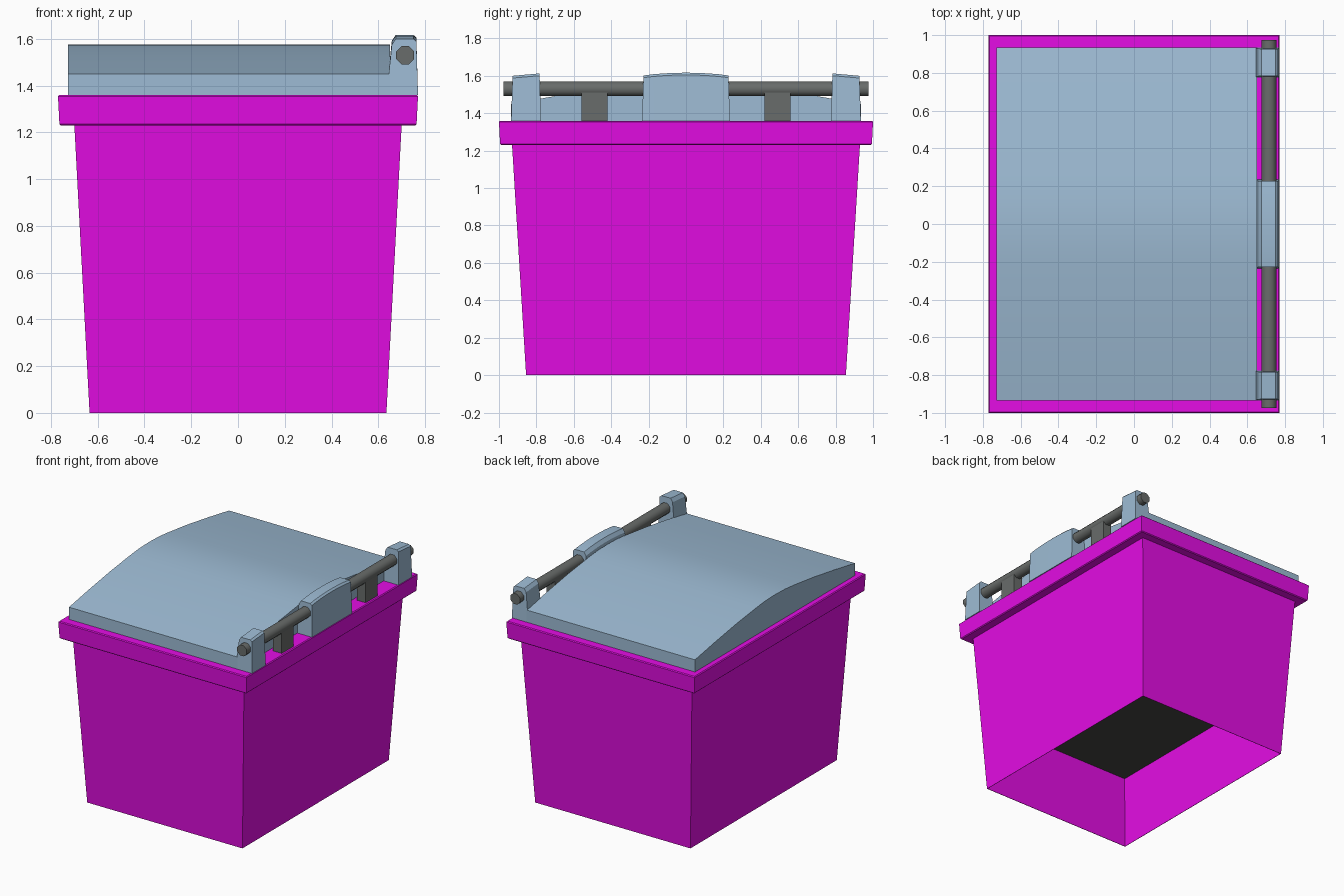
import bpy, bmesh, math

if "Cube" in bpy.data.objects:
    bpy.data.objects.remove(bpy.data.objects["Cube"])


def material(name, rgb):
    m = bpy.data.materials.new(name)
    m.diffuse_color = (*rgb, 1)
    m.use_nodes = True
    m.node_tree.nodes["Principled BSDF"].inputs["Base Color"].default_value = m.diffuse_color
    return m


MAGENTA = material("magenta_plastic", (0.78, 0.004, 0.78))
BLUE = material("lid_blue", (0.34, 0.50, 0.66))
GREY = material("hinge_grey", (0.14, 0.15, 0.145))
DARK = material("inside_dark", (0.06, 0.06, 0.055))


def finish(bm, name, mat, smooth=0):
    bmesh.ops.recalc_face_normals(bm, faces=bm.faces)
    me = bpy.data.meshes.new(name)
    bm.to_mesh(me)
    bm.free()
    ob = bpy.data.objects.new(name, me)
    bpy.context.collection.objects.link(ob)
    me.materials.append(mat)
    if smooth:
        bpy.ops.object.select_all(action='DESELECT')
        ob.select_set(True)
        bpy.context.view_layer.objects.active = ob
        bpy.ops.object.shade_smooth_by_angle(angle=math.radians(smooth))
    return ob


def loft(bm, rings, loop=False, caps=False):
    """Bridge successive point rings with quads."""
    vs = [[bm.verts.new(p) for p in r] for r in rings]
    pairs = list(zip(vs, vs[1:])) + ([(vs[-1], vs[0])] if loop else [])
    n = len(vs[0])
    for a, b in pairs:
        for i in range(n):
            j = (i + 1) % n
            bm.faces.new((a[i], a[j], b[j], b[i]))
    if caps:
        bm.faces.new(vs[0])
        bm.faces.new(vs[-1])


def rect(hx, hy, z):
    return [(-hx, -hy, z), (hx, -hy, z), (hx, hy, z), (-hx, hy, z)]


def box(name, lo, hi, mat):
    bm = bmesh.new()
    bmesh.ops.create_cube(bm, size=1)
    for v in bm.verts:
        v.co = [(a + b) / 2 + c * (b - a) for a, b, c in zip(lo, hi, v.co)]
    return finish(bm, name, mat)


# Tapered bin walls with a thick rim, open at the bottom
bm = bmesh.new()
loft(bm, [rect(*r) for r in (
    (0.635, 0.855, 0), (0.70, 0.93, 1.23), (0.758, 0.988, 1.23),
    (0.764, 0.994, 1.236), (0.77, 1.0, 1.354), (0.764, 0.994, 1.36),
    (0.64, 0.87, 1.36), (0.64, 0.87, 1.23), (0.632, 0.852, 0))], loop=True)
finish(bm, "bin_body", MAGENTA)

# Dark floor inside the bin
box("inner_floor", (-0.662, -0.884, 0.555), (0.662, 0.884, 0.575), DARK)

# Lid: side skirts, nearly straight slopes and a softly rounded ridge
slope = [(0.935, 1.36), (0.935, 1.45), (0.7, 1.492), (0.45, 1.532),
         (0.23, 1.56), (0.12, 1.571)]
profile = ([(-y, z) for y, z in slope] + [(0, 1.575)] + slope[::-1])
bm = bmesh.new()
loft(bm, [[(x, y, z) for y, z in profile] for x in (-0.728, 0.65)], caps=True)
finish(bm, "lid", BLUE, smooth=25)


# Hinge blocks on the lid, wrapped around the bar
def hinge_block(name, y0, y1, top, steps):
    bm = bmesh.new()
    rings = []
    for i in range(steps + 1):
        y = y0 + (y1 - y0) * i / steps
        t = top(y)
        ring = []
        for x, z in ((0.645, 1.36), (0.645, t - 0.15), (0.658, t - 0.025),
                     (0.675, t), (0.75, t), (0.763, t - 0.012), (0.77, 1.36)):
            k = 0.008 * (z - 1.36) / 0.25          # slight side taper
            yy = y + k if i == 0 else y - k if i == steps else y
            ring.append((x, yy, z))
        rings.append(ring)
    loft(bm, rings, caps=True)
    finish(bm, name, BLUE, smooth=25)


hinge_block("hinge_block_middle", -0.235, 0.235,
            lambda y: 1.617 - 0.015 * (y / 0.235) ** 2, 8)
for side, s in (("front", -1), ("back", 1)):
    lo, hi = sorted((s * 0.775, s * 0.935))
    hinge_block("hinge_block_" + side, lo, hi,
                lambda y: 1.613 - 0.08 * (abs(y) - 0.775), 1)
    # Posts that carry the bar
    lo, hi = sorted((s * 0.42, s * 0.56))
    box("bar_post_" + side, (0.68, lo, 1.355), (0.75, hi, 1.52), GREY)

# Hinge bar
bm = bmesh.new()
R = 0.042
loft(bm, [[(0.715 + R * math.cos(math.tau * (i + 0.5) / 8), y,
            1.53 + R * math.sin(math.tau * (i + 0.5) / 8)) for i in range(8)]
          for y in (-0.975, 0.975)], caps=True)
finish(bm, "hinge_bar", GREY, smooth=50)
